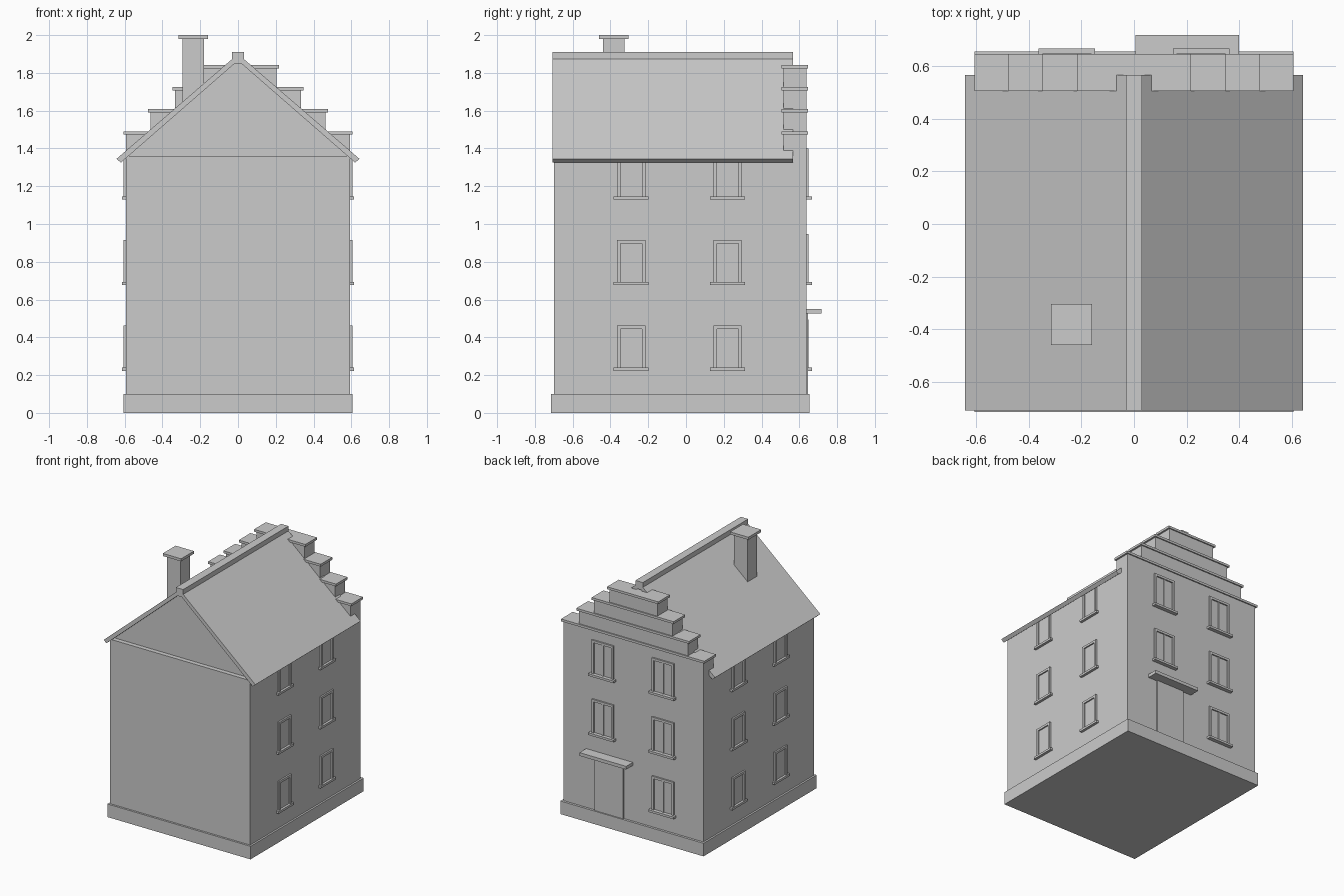
import bpy
import bmesh
from mathutils import Matrix, Vector

if "Cube" in bpy.data.objects:
    bpy.data.objects.remove(bpy.data.objects["Cube"], do_unlink=True)

stone = bpy.data.materials.new("pale grey stone")
stone.use_nodes = True
GREY = (0.6, 0.6, 0.6, 1)
stone.diffuse_color = GREY
stone.node_tree.nodes["Principled BSDF"].inputs["Base Color"].default_value = GREY


def finish(name, bm):
    bmesh.ops.recalc_face_normals(bm, faces=bm.faces)
    mesh = bpy.data.meshes.new(name)
    bm.to_mesh(mesh)
    bm.free()
    mesh.materials.append(stone)
    obj = bpy.data.objects.new(name, mesh)
    bpy.context.collection.objects.link(obj)
    return obj


def add_box(bm, x, y, z):
    """Box from (min, max) pairs."""
    size = Matrix.Diagonal((x[1] - x[0], y[1] - y[0], z[1] - z[0], 1))
    centre = Vector([sum(p) / 2 for p in (x, y, z)])
    bmesh.ops.create_cube(bm, size=1, matrix=Matrix.Translation(centre) @ size)


def box(name, x, y, z):
    bm = bmesh.new()
    add_box(bm, x, y, z)
    return finish(name, bm)


def prism(name, profile, y0, y1):
    """Extrude an x-z profile along y."""
    bm = bmesh.new()
    face = bm.faces.new([bm.verts.new((x, y0, z)) for x, z in profile])
    new = bmesh.ops.extrude_face_region(bm, geom=[face])["geom"]
    verts = [v for v in new if isinstance(v, bmesh.types.BMVert)]
    bmesh.ops.translate(bm, verts=verts, vec=(0, y1 - y0, 0))
    return finish(name, bm)


def window(name, place, width, height, sill_width, sill_depth, mullion):
    """Window facing +y, with its origin at the sill top on the wall."""
    w, t, d = width / 2, 0.018, 0.012
    bm = bmesh.new()
    for s in (-1, 1):
        add_box(bm, sorted((s * w, s * (w - t))), (-0.01, d), (0, height))
    add_box(bm, (t - w, w - t), (-0.01, d), (height - t, height))
    add_box(bm, (t - w, w - t), (-0.01, 0.002), (0, height - t))
    if mullion:
        add_box(bm, (-0.006, 0.006), (0, 0.009), (0, height - t))
    s = sill_width / 2
    add_box(bm, (-s, s), (-0.01, sill_depth), (-0.017, 0))
    bm.transform(place)
    return finish(name, bm)


W, FRONT, BACK = 0.593, -0.70, 0.637

# Plinth, walls and the front gable set back behind a narrow ledge
box("plinth", (-0.607, 0.607), (-0.715, 0.655), (0, 0.1))
box("walls", (-W, W), (FRONT, BACK), (0.1, 1.36))
prism("gable", [(-W, 1.36), (W, 1.36), (0, 1.875)], -0.665, 0.53)

# Roof slabs and ridge
for side, s in (("left", 1), ("right", -1)):
    prism("roof_" + side, [(0, 1.865), (s * 0.62, 1.325), (s * 0.643, 1.345), (0, 1.9)],
          -0.708, 0.567)
box("ridge", (-0.031, 0.031), (-0.708, 0.567), (1.85, 1.91))

# Stepped back gable with coping stones
for i in range(4):
    half = W - 0.13 * i
    top = 1.473 + 0.117 * i
    box(f"gable_step_{i + 1}", (-half, half), (0.515, BACK), (1.36 if i == 0 else top - 0.117, top))
    box(f"coping_{i + 1}", (-half - 0.014, half + 0.014), (0.505, 0.646), (top, top + 0.018))

# Chimney
box("chimney", (-0.295, -0.18), (-0.44, -0.325), (1.6, 1.98))
box("chimney_cap", (-0.315, -0.16), (-0.46, -0.305), (1.98, 2.0))

# Windows in three storeys; the door takes one place at ground level
for floor in range(3):
    z = 0.24 + 0.453 * floor
    for side, s in (("left", 1), ("right", -1)):
        turn = Matrix.Rotation(-s * 1.5707963, 4, "Z")
        for k, y in enumerate((-0.29, 0.22)):
            window(f"side_window_{side}_{floor}_{k}", Matrix.Translation((s * W, y, z)) @ turn,
                   0.15, 0.222, 0.185, 0.02, False)
        if floor or s < 0:
            window(f"back_window_{side}_{floor}", Matrix.Translation((s * 0.255, BACK, z)),
                   0.185, 0.255, 0.215, 0.03, True)

# Door and canopy
box("door", (0.08, 0.325), (BACK - 0.01, BACK + 0.009), (0.1, 0.525))
box("canopy", (0.005, 0.4), (BACK - 0.01, 0.718), (0.525, 0.55))
